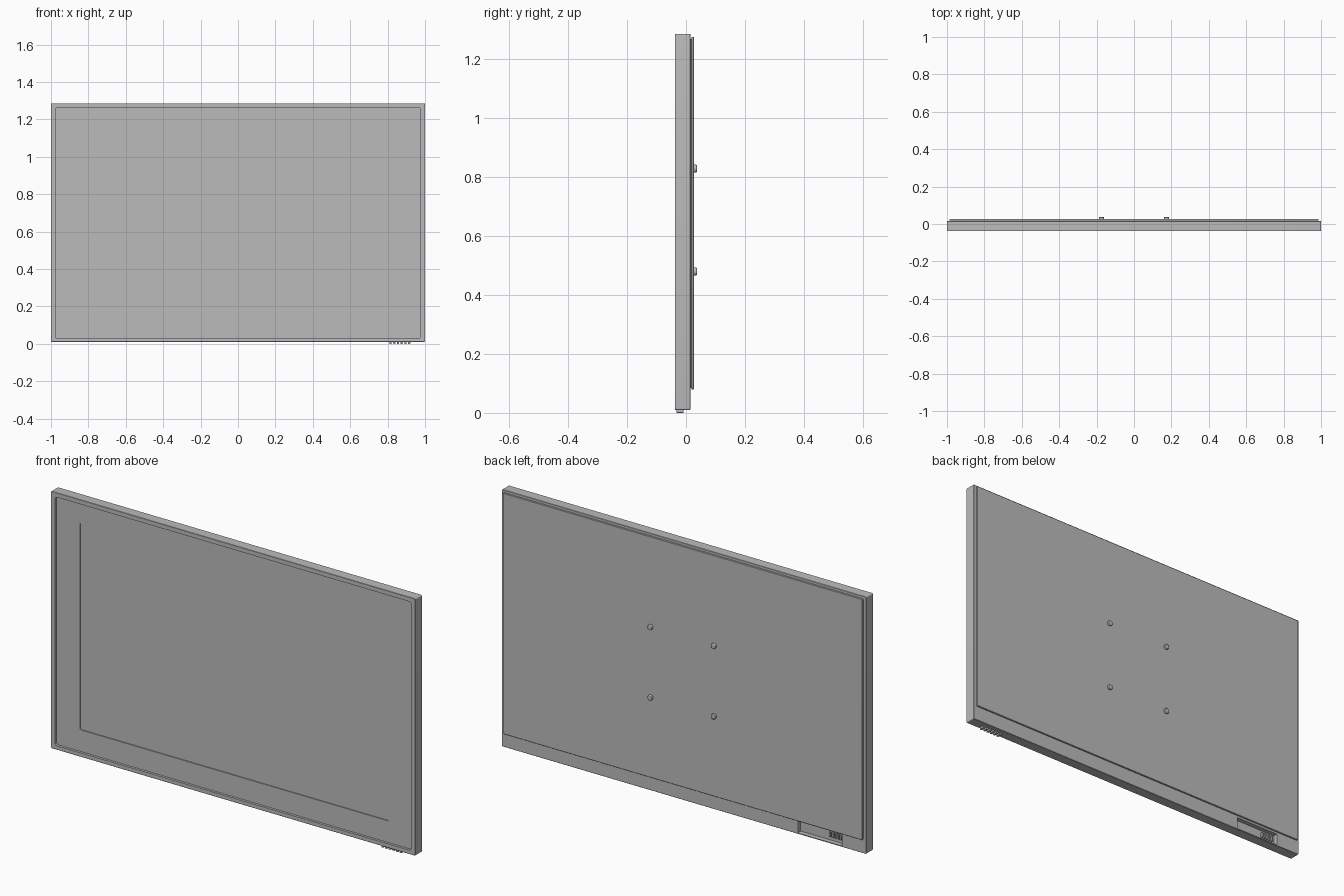
import bpy, bmesh, math

if "Cube" in bpy.data.objects:
    bpy.data.objects.remove(bpy.data.objects["Cube"])

grey = bpy.data.materials.new("mid grey")
grey.diffuse_color = (0.5, 0.5, 0.5, 1)
grey.use_nodes = True
grey.node_tree.nodes["Principled BSDF"].inputs["Base Color"].default_value = grey.diffuse_color


def slab(name, x0, x1, y0, y1, z0, z1, r=0.0, bevel=0.0, seg=5):
    """Rounded rectangle in XZ, extruded from y0 to y1."""
    pts = []
    if r > 0:
        corners = [(x1 - r, z1 - r, 0), (x0 + r, z1 - r, 90), (x0 + r, z0 + r, 180), (x1 - r, z0 + r, 270)]
        for cx, cz, a in corners:
            for i in range(seg + 1):
                t = math.radians(a + 90 * i / seg)
                pts.append((cx + r * math.cos(t), cz + r * math.sin(t)))
    else:
        pts = [(x1, z1), (x0, z1), (x0, z0), (x1, z0)]
    bm = bmesh.new()
    face = bm.faces.new([bm.verts.new((x, y0, z)) for x, z in pts])
    out = bmesh.ops.extrude_face_region(bm, geom=[face])
    bmesh.ops.translate(bm, vec=(0, y1 - y0, 0),
                        verts=[v for v in out["geom"] if isinstance(v, bmesh.types.BMVert)])
    bmesh.ops.recalc_face_normals(bm, faces=bm.faces[:])
    if bevel:
        rim = [e for e in bm.edges if abs(e.verts[0].co.y - e.verts[1].co.y) < 1e-6]
        bmesh.ops.bevel(bm, geom=rim, offset=bevel, segments=1, affect='EDGES')
    mesh = bpy.data.meshes.new(name)
    bm.to_mesh(mesh)
    bm.free()
    mesh.materials.append(grey)
    ob = bpy.data.objects.new(name, mesh)
    bpy.context.collection.objects.link(ob)
    return ob


def activate(ob):
    bpy.ops.object.select_all(action='DESELECT')
    ob.select_set(True)
    bpy.context.view_layer.objects.active = ob


def cut(ob, cutter):
    mod = ob.modifiers.new("cut", 'BOOLEAN')
    mod.operation = 'DIFFERENCE'
    mod.solver = 'EXACT'
    mod.object = cutter
    activate(ob)
    bpy.ops.object.modifier_apply(modifier=mod.name)
    bpy.data.objects.remove(cutter)


# Housing with bezel recess, sunken screen and rear socket pocket
housing = slab("housing", -1, 1, -0.038, 0.015, 0.01, 1.285, r=0.005, bevel=0.0015)
cut(housing, slab("bezel_cutter", -0.977, 0.977, -0.1, -0.026, 0.03, 1.263, r=0.012))
cut(housing, slab("screen_cutter", -0.85, 0.85, -0.1, -0.021, 0.137, 1.163, r=0.01))
cut(housing, slab("pocket_cutter", -0.867, -0.624, -0.008, 0.1, 0.015, 0.073))

# Rear cover on a slightly smaller spacer
spacer = slab("cover_spacer", -0.98, 0.98, 0.014, 0.019, 0.085, 1.268)
cover = slab("rear_cover", -0.987, 0.987, 0.018, 0.027, 0.08, 1.275, r=0.005, bevel=0.0015)

# Small sockets inside the pocket
for i in range(5):
    x = -0.85 + i * 0.015
    slab("socket", x - 0.004, x + 0.004, -0.009, 0.003, 0.035, 0.06)

# Control buttons under the front right edge
for i in range(6):
    x = 0.815 + i * 0.02
    slab("button", x - 0.006, x + 0.006, -0.032, -0.008, 0.0, 0.012, r=0.002)

# Four domed mounting screws
for x in (-0.174, 0.174):
    for z in (0.479, 0.828):
        bpy.ops.mesh.primitive_cylinder_add(vertices=20, radius=0.0135, depth=0.012,
                                            location=(x, 0.031, z), rotation=(math.pi / 2, 0, 0))
        screw = bpy.context.object
        screw.name = "mount_screw"
        screw.data.materials.append(grey)
        bev = screw.modifiers.new("round", 'BEVEL')
        bev.width = 0.003
        bev.segments = 2
        bpy.ops.object.shade_smooth_by_angle()

# Smooth rounded corners, keep hard edges
for ob in (housing, cover):
    activate(ob)
    bpy.ops.object.shade_smooth_by_angle(angle=math.radians(30))
